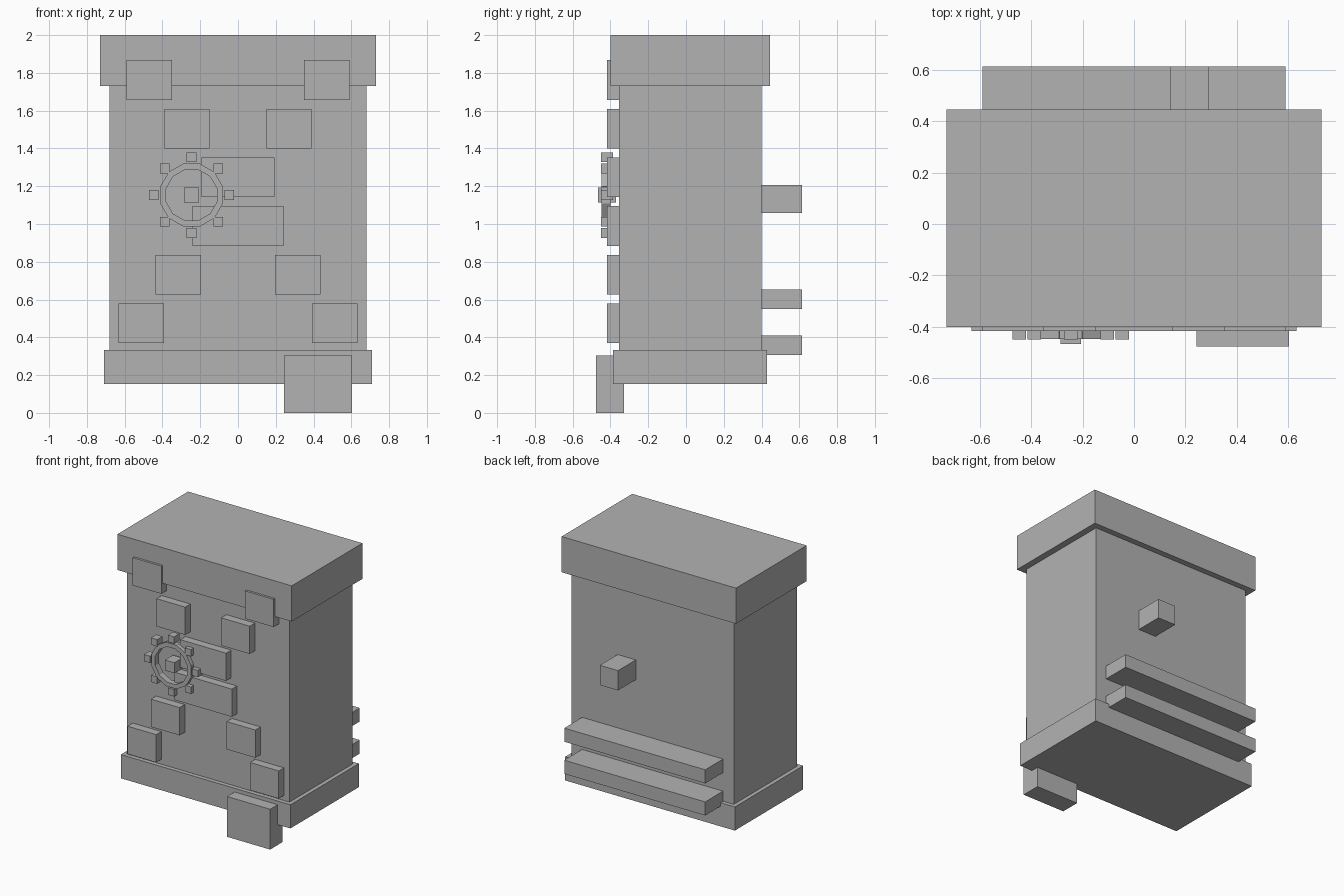
import bpy, math
from mathutils import Matrix, Vector

if "Cube" in bpy.data.objects:
    bpy.data.objects.remove(bpy.data.objects["Cube"])

grey = bpy.data.materials.new("plain grey")
grey.diffuse_color = (0.45, 0.45, 0.45, 1)
grey.use_nodes = True
grey.node_tree.nodes["Principled BSDF"].inputs["Base Color"].default_value = grey.diffuse_color


def box(name, x, y, z, turn=0.0):
    """Box from (min, max) ranges, optionally turned about its own y axis."""
    lo, hi = Vector((x[0], y[0], z[0])), Vector((x[1], y[1], z[1]))
    bpy.ops.mesh.primitive_cube_add(size=1)
    ob = bpy.context.object
    ob.name = name
    ob.data.transform(Matrix.Translation((lo + hi) / 2)
                      @ Matrix.Rotation(turn, 4, 'Y')
                      @ Matrix.Diagonal((hi - lo).to_4d()))
    ob.data.materials.append(grey)
    return ob


def around(c, size):
    return (c - size / 2, c + size / 2)


# Main cabinet
box("body", (-0.68, 0.68), (-0.355, 0.40), (0.30, 1.74))
box("top_cap", (-0.73, 0.73), (-0.40, 0.445), (1.73, 2.0))
box("base", (-0.71, 0.71), (-0.387, 0.43), (0.154, 0.333))

# Front tiles forming a mirrored cross: (centre x, bottom z)
for cx, z in [(0.47, 1.657), (0.27, 1.40), (0.072, 1.143),
              (0.12, 0.884), (0.317, 0.627), (0.513, 0.37)]:
    for side in (-1, 1):
        box("front_tile", around(side * cx, 0.24), (-0.417, -0.35), (z, z + 0.21))

# Wheel on the front: ring of short bars, outer pegs and hub
WX, WZ = -0.246, 1.153
for i in range(12):
    a = math.tau * i / 12
    x, z = WX + 0.15 * math.cos(a), WZ + 0.15 * math.sin(a)
    box("wheel_rim", around(x, 0.032), (-0.447, -0.40), around(z, 0.088), -a)
for i in range(8):
    a = math.tau * i / 8
    x, z = WX + 0.2 * math.cos(a), WZ + 0.2 * math.sin(a)
    box("wheel_peg", around(x, 0.052), (-0.45, -0.387), around(z, 0.052))
box("wheel_hub", around(WX, 0.08), (-0.466, -0.37), around(WZ, 0.08))

# Front foot block
box("front_foot", (0.243, 0.603), (-0.477, -0.328), (0.0, 0.305))

# Back rails and knob
for z in (0.306, 0.549):
    box("back_rail", (-0.59, 0.59), (0.39, 0.613), (z, z + 0.103))
box("back_knob", (0.14, 0.292), (0.39, 0.613), (1.057, 1.207))
